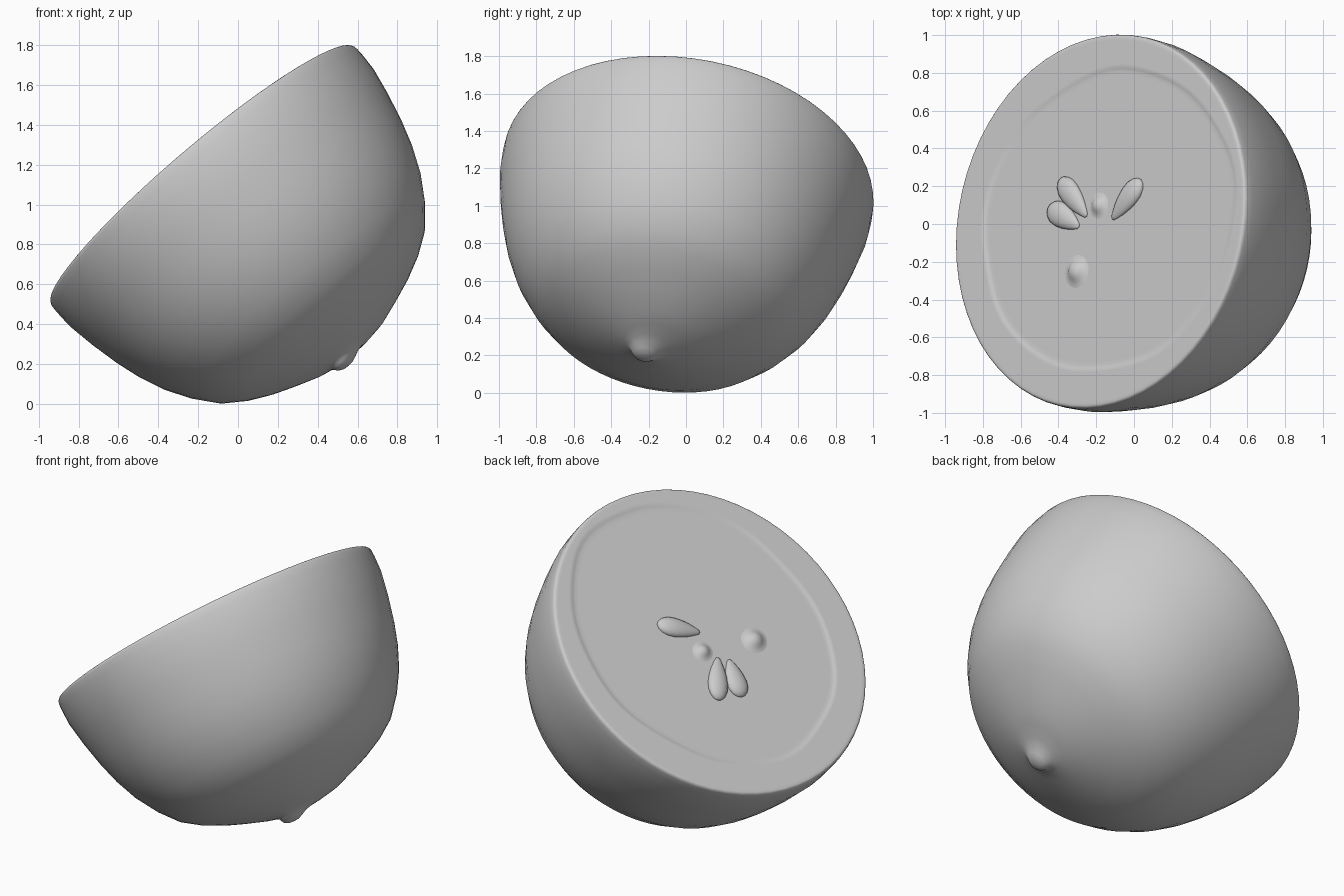
import bpy, bmesh, math
from mathutils import Vector, Matrix

cube = bpy.data.objects.get("Cube")
if cube:
    bpy.data.objects.remove(cube, do_unlink=True)

# Single neutral material
grey = bpy.data.materials.new("neutral grey")
grey.use_nodes = True
COL = (0.6, 0.6, 0.6, 1)
grey.diffuse_color = COL
grey.node_tree.nodes["Principled BSDF"].inputs["Base Color"].default_value = COL

# Frame of the tilted cut: centre, normal n, uphill direction u, sideways direction v
C = Vector((-0.18, 0.015, 1.15))
n = Vector((-0.64, 0.15, 0.754)).normalized()
u = (Vector((1, 0, 0)) - n * n.x).normalized()
v = n.cross(u)
SINK = 0.007  # depth of the pulp below the rind


def frame(origin, a, b, c):
    m = Matrix((a, b, c)).transposed().to_4x4()
    m.translation = origin
    return m


def on_pulp(x, y):
    """Point of the pulp surface above plan position x, y."""
    d = Vector((x, y, 0)) - C
    z = C.z - (n.x * d.x + n.y * d.y) / n.z
    return Vector((x, y, z)) - n * SINK


def loft(name, rings, matrix, start=None, end=None):
    """Skin a list of vertex rings, closing either end with a pole point."""
    bm = bmesh.new()
    loops = [[bm.verts.new(p) for p in ring] for ring in rings]
    k = len(loops[0])
    for a, b in zip(loops, loops[1:]):
        for i in range(k):
            j = (i + 1) % k
            bm.faces.new((a[i], a[j], b[j], b[i]))
    for pole, loop in ((start, loops[0]), (end, loops[-1])):
        if pole is not None:
            p = bm.verts.new(pole)
            for i in range(k):
                bm.faces.new((loop[i], loop[(i + 1) % k], p))
    bmesh.ops.recalc_face_normals(bm, faces=bm.faces)
    bm.transform(matrix)
    me = bpy.data.meshes.new(name)
    bm.to_mesh(me)
    bm.free()
    for f in me.polygons:
        f.use_smooth = True
    me.materials.append(grey)
    ob = bpy.data.objects.new(name, me)
    bpy.context.collection.objects.link(ob)


def ring(rx, ry, z, cx=0.0, cy=0.0, k=64, wave=0.0):
    out = []
    for i in range(k):
        t = 2 * math.pi * i / k
        w = 1 + wave * (math.sin(5 * t + 0.6) + 0.6 * math.sin(9 * t))
        out.append((cx + rx * w * math.cos(t), cy + ry * w * math.sin(t), z))
    return out


# Sunken pulp with a wavy edge: scale, depth (close loops keep both sides flat)
pulp = [ring(s * 0.86, s * 0.80, -d, 0.06 * s, wave=0.009 * s) for s, d in
        ((0.2, SINK), (0.6, SINK), (0.96, SINK), (0.985, SINK), (1.0, 0.0045), (1.015, 0), (1.03, 0))]
# Rind and bowl: radius, depth below the cut, sag of the stubby tip along u and v
bowl = [(0.97, 0, 0, 0), (0.985, 0, 0, 0), (0.993, 0.002, 0, 0), (0.999, 0.009, 0, 0),
        (1.002, 0.02, 0, 0), (1.003, 0.06, 0, 0), (1.0, 0.15, 0, 0),
        (0.975, 0.29, 0, 0), (0.94, 0.44, 0, 0), (0.9, 0.57, 0, 0), (0.845, 0.7, 0, 0),
        (0.77, 0.823, 0, 0), (0.68, 0.932, 0, 0), (0.58, 1.003, 0, 0), (0.47, 1.06, 0, 0),
        (0.36, 1.105, 0, 0), (0.24, 1.15, 0, 0), (0.16, 1.17, -0.01, -0.01),
        (0.11, 1.182, -0.035, -0.03), (0.08, 1.196, -0.055, -0.045),
        (0.06, 1.212, -0.065, -0.05), (0.035, 1.224, -0.068, -0.05)]
body = [ring(r, r, -d, a, b) for r, d, a, b in bowl]
loft("fruit_half", pulp + body, frame(C, u, v, n), start=(0, 0, -SINK), end=(-0.068, -0.05, -1.228))

# Seeds lying in the pulp: narrow end to round end, position and relative width
PROFILE = [(0.02, 0.2), (0.1, 0.38), (0.25, 0.66), (0.42, 0.88), (0.6, 1.0),
           (0.76, 0.97), (0.89, 0.74), (0.97, 0.4)]
seeds = [((-0.255, 0.04), (-0.395, 0.24), 0.062),
         ((-0.295, -0.015), (-0.455, 0.09), 0.066),
         ((-0.12, 0.025), (0.035, 0.235), 0.062)]
for i, (tip, butt, w) in enumerate(seeds):
    p, q = on_pulp(*tip), on_pulp(*butt)
    length = (q - p).length
    d = (q - p).normalized()
    rings = [[(t * length, w * s * math.cos(a), 0.036 * s * math.sin(a))
              for a in (2 * math.pi * j / 20 for j in range(20))] for t, s in PROFILE]
    loft(f"seed_{i + 1}", rings, frame(p, d, n.cross(d), n), start=(0, 0, 0), end=(length, 0, 0))

# Buried seeds showing as soft bumps
for i, (x, y, s) in enumerate([(-0.19, 0.10, 0.75), (-0.307, -0.25, 0.95)]):
    rings = [ring(r * s, r * s * 1.1, h * s, k=24) for r, h in
             ((0.095, -0.002), (0.075, 0.002), (0.055, 0.011), (0.04, 0.024), (0.02, 0.034))]
    loft(f"buried_seed_{i + 1}", rings, frame(on_pulp(x, y), u, v, n), end=(0, 0, 0.037 * s))
